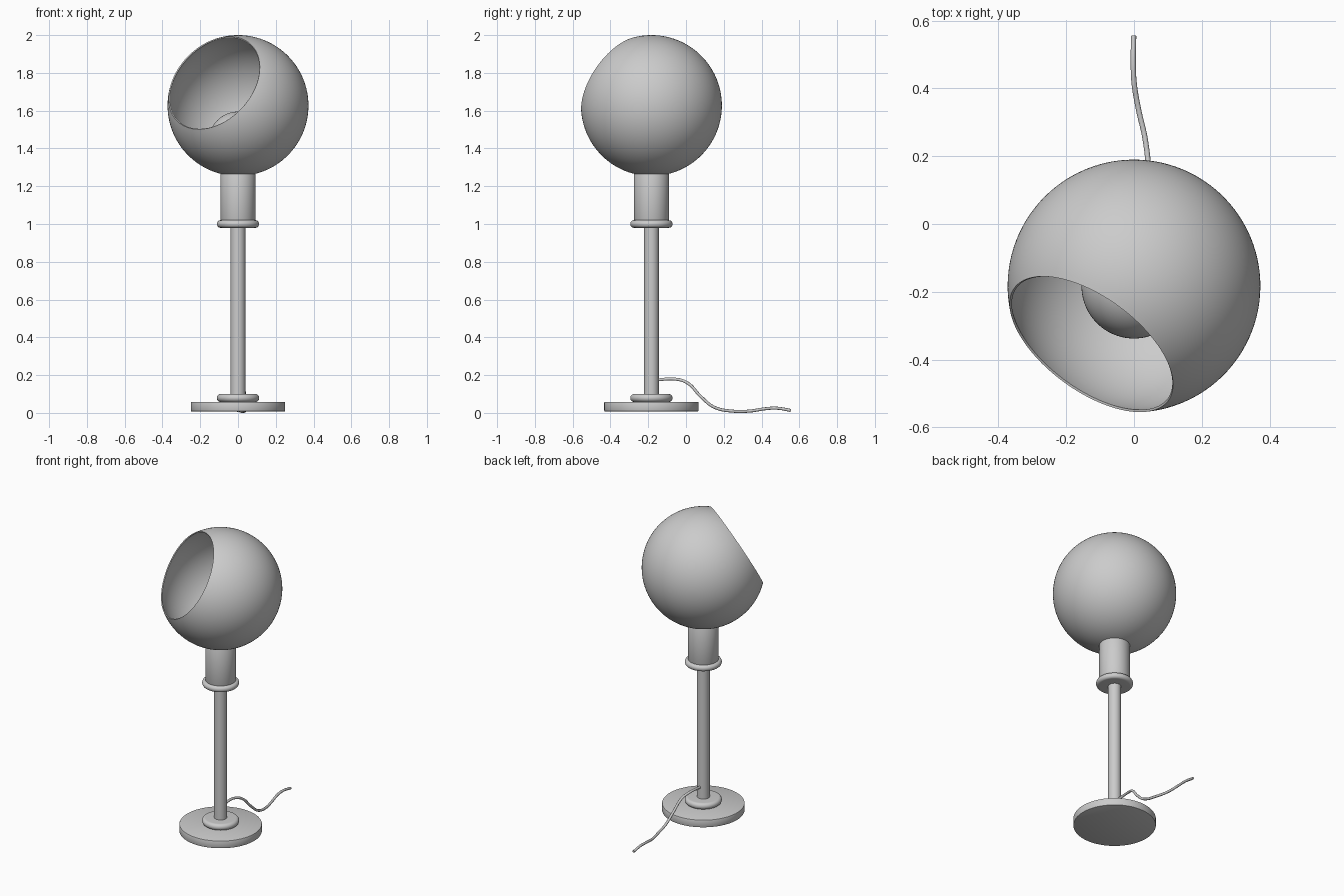
import bpy, bmesh, math
from mathutils import Vector, Matrix

if "Cube" in bpy.data.objects:
    bpy.data.objects.remove(bpy.data.objects["Cube"])

AXIS_Y = -0.183                       # lamp axis sits forward of the cord
R, CENTRE = 0.373, Vector((0, AXIS_Y, 1.627))


def lathe(name, profile, origin=(0, AXIS_Y, 0), axis=(0, 0, 1), steps=96):
    """Spin a (radius, height) profile around an axis."""
    bm = bmesh.new()
    verts = [bm.verts.new((r, 0, z)) for r, z in profile]
    edges = [bm.edges.new(p) for p in zip(verts, verts[1:])]
    bmesh.ops.spin(bm, geom=verts + edges, cent=(0, 0, 0), axis=(0, 0, 1),
                   angle=math.tau, steps=steps, use_merge=False)
    bmesh.ops.remove_doubles(bm, verts=bm.verts, dist=1e-5)
    bmesh.ops.recalc_face_normals(bm, faces=bm.faces)
    turn = Vector((0, 0, 1)).rotation_difference(Vector(axis)).to_matrix().to_4x4()
    bm.transform(Matrix.Translation(origin) @ turn)
    mesh = bpy.data.meshes.new(name)
    bm.to_mesh(mesh)
    bm.free()
    ob = bpy.data.objects.new(name, mesh)
    bpy.context.collection.objects.link(ob)
    bpy.ops.object.select_all(action='DESELECT')
    ob.select_set(True)
    bpy.context.view_layer.objects.active = ob
    bpy.ops.object.shade_smooth_by_angle(angle=math.radians(35))
    return ob


def arc(radius, start, end, n, r0=0.0, z0=0.0):
    """Arc points, angle measured from the +height direction."""
    return [(r0 + radius * math.sin(a), z0 + radius * math.cos(a))
            for a in (start + (end - start) * i / n for i in range(n + 1))]


def disc(name, radius, z0, z1, bevel, n=3):
    """Solid disc or cylinder with rounded edges."""
    q = math.pi / 2
    prof = [(0, z1)] + arc(bevel, 0, q, n, radius - bevel, z1 - bevel)
    prof += arc(bevel, q, 2 * q, n, radius - bevel, z0 + bevel) + [(0, z0)]
    return lathe(name, prof)


# Foot, stem and collars
disc("base", 0.25, 0.008, 0.058, 0.004, 2)
disc("base_collar", 0.112, 0.058, 0.1, 0.0205, 8)
disc("stem", 0.039, 0.05, 1.0, 0.002, 1)
disc("neck_collar", 0.112, 0.98, 1.02, 0.0195, 8)
disc("neck", 0.093, 1.01, 1.268, 0.004, 2)

# Hollow globe shade with a tilted round opening
opening = Vector((-0.126, -0.172, 0.12))
rim = math.acos(opening.length / R)
lathe("globe_shade",
      arc(R, math.pi, rim, 48) + arc(R - 0.007, rim, math.pi, 48),
      CENTRE, opening.normalized(), 128)

# Bulb inside the shade
lathe("bulb", arc(0.155, 0, math.pi, 32), (0, AXIS_Y, 1.44))

# Power cord
curve = bpy.data.curves.new("cord", 'CURVE')
curve.dimensions = '3D'
curve.bevel_depth = 0.008
curve.bevel_resolution = 3
curve.resolution_u = 10
curve.use_fill_caps = True
path = [(0, -0.17, 0.173), (0.005, -0.05, 0.178), (0.022, 0.01, 0.157),
        (0.038, 0.08, 0.085), (0.043, 0.15, 0.03), (0.033, 0.25, 0.009),
        (0.013, 0.34, 0.010), (0, 0.42, 0.022), (-0.002, 0.48, 0.025),
        (-0.001, 0.555, 0.013)]
spline = curve.splines.new('BEZIER')
spline.bezier_points.add(len(path) - 1)
for bp, co in zip(spline.bezier_points, path):
    bp.co = co
    bp.handle_left_type = bp.handle_right_type = 'AUTO'
cord = bpy.data.objects.new("cord", curve)
bpy.context.collection.objects.link(cord)
